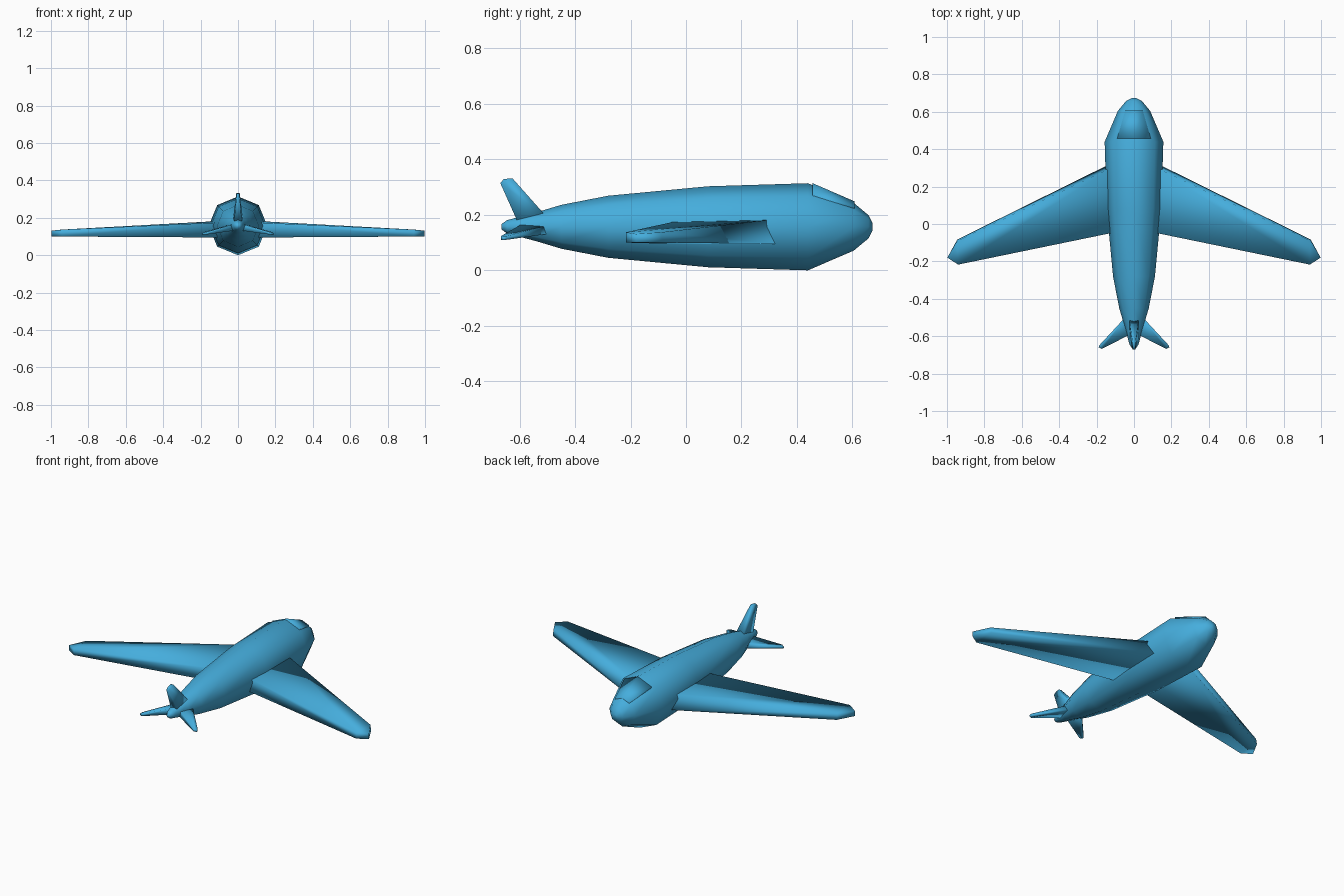
import bpy, bmesh, math

old = bpy.data.objects.get("Cube")
if old:
    bpy.data.objects.remove(old, do_unlink=True)

# The single paint colour
paint = bpy.data.materials.new("sky_blue")
paint.use_nodes = True
colour = (0.06, 0.42, 0.72, 1)
paint.diffuse_color = colour
paint.node_tree.nodes["Principled BSDF"].inputs["Base Color"].default_value = colour


def build(name, verts, faces, mirror=False):
    """Make a closed, smooth-shaded part, optionally mirrored across x."""
    mesh = bpy.data.meshes.new(name)
    mesh.from_pydata(verts, [], faces)
    bm = bmesh.new()
    bm.from_mesh(mesh)
    bmesh.ops.recalc_face_normals(bm, faces=bm.faces)
    for f in bm.faces:
        f.smooth = True
    bm.to_mesh(mesh)
    bm.free()
    mesh.materials.append(paint)
    obj = bpy.data.objects.new(name, mesh)
    bpy.context.collection.objects.link(obj)
    if mirror:
        mod = obj.modifiers.new("Mirror", 'MIRROR')
        mod.use_mirror_merge = False
    return obj


def loft(name, rings):
    """Skin a list of equal point rings and cap both ends."""
    n = len(rings[0])
    verts = [p for ring in rings for p in ring]
    faces = [(r * n + i, r * n + (i + 1) % n,
              (r + 1) * n + (i + 1) % n, (r + 1) * n + i)
             for r in range(len(rings) - 1) for i in range(n)]
    faces.append(tuple(range(n)))
    faces.append(tuple(range(len(verts) - n, len(verts))))
    return build(name, verts, faces)


def blade(name, outline, upright=False, mirror=False):
    """Five-point swept blade; each point is span, y, low, high, top setback."""
    low = [(s, y, lo) for s, y, lo, hi, back in outline]
    high = [(s, y - back, hi) for s, y, lo, hi, back in outline]
    verts = low + high
    if upright:
        verts = [(z, y, s) for s, y, z in verts]
    faces = [(i, (i + 1) % 5, (i + 1) % 5 + 5, i + 5) for i in range(5)]
    for k in (0, 5):
        faces += [(k, k + 1, k + 3, k + 4), (k + 1, k + 2, k + 3)]
    return build(name, verts, faces, mirror)


# Fuselage: octagonal rings, corner up
AXIS = 0.157
stations = [(0.673, 0.012), (0.658, 0.042), (0.605, 0.086), (0.44, 0.157),
            (0.08, 0.146), (-0.28, 0.112), (-0.45, 0.079), (-0.54, 0.052),
            (-0.6, 0.036), (-0.645, 0.024), (-0.665, 0.01)]
loft("fuselage", [[(r * math.sin(i * math.pi / 4), y,
                    AXIS + r * math.cos(i * math.pi / 4)) for i in range(8)]
                  for y, r in stations])

# Cockpit window: folded plate lying over the nose
loft("cockpit_window", [
    [(-w, y, z - 0.41 * w), (0, y, z), (w, y, z - 0.41 * w),
     (w, y, z - 0.41 * w - 0.02), (0, y, z - 0.03), (-w, y, z - 0.41 * w - 0.02)]
    for y, w, z in [(0.457, 0.09, 0.314), (0.607, 0.047, 0.249)]])

# Swept main wings
blade("wings", [(0.1, 0.335, 0.095, 0.183, 0.025),
                (0.945, -0.083, 0.1, 0.137, 0.008),
                (0.998, -0.18, 0.1, 0.131, 0.0),
                (0.94, -0.217, 0.1, 0.137, 0.0),
                (0.1, -0.044, 0.095, 0.175, 0.0)], mirror=True)

# Tailplanes, drooping slightly
blade("tailplanes", [(0.02, -0.47, 0.135, 0.17, 0.0),
                     (0.185, -0.648, 0.11, 0.123, 0.0),
                     (0.189, -0.66, 0.109, 0.118, 0.0),
                     (0.172, -0.668, 0.11, 0.123, 0.0),
                     (0.02, -0.59, 0.132, 0.168, 0.0)], mirror=True)

# Upright tail fin
blade("tail_fin", [(0.19, -0.5, -0.027, 0.027, 0.0),
                   (0.332, -0.626, -0.009, 0.009, 0.0),
                   (0.329, -0.657, -0.006, 0.006, 0.0),
                   (0.315, -0.67, -0.008, 0.008, 0.0),
                   (0.17, -0.605, -0.022, 0.022, 0.0)], upright=True)
